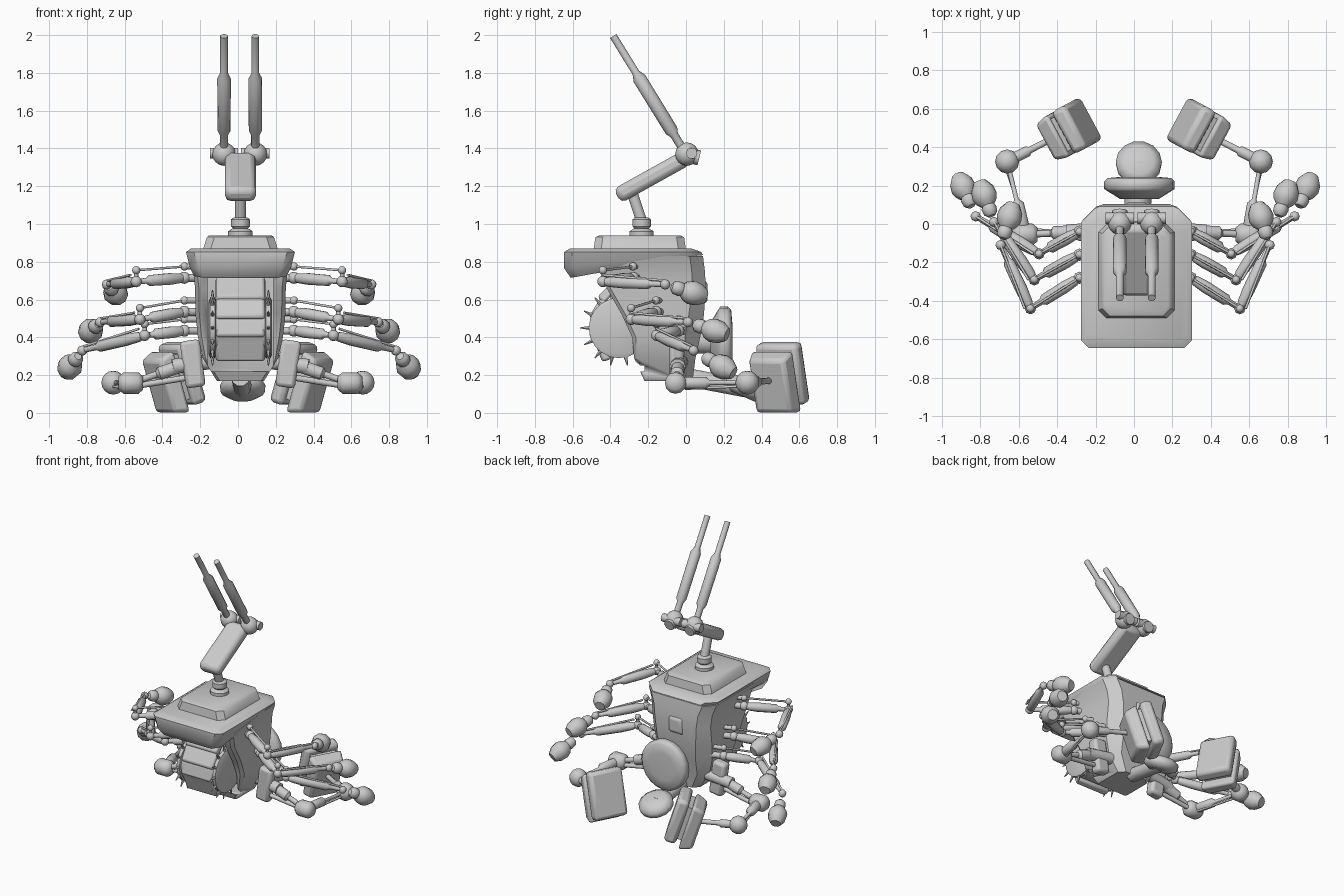
import bpy, bmesh, math
from mathutils import Vector, Matrix

if "Cube" in bpy.data.objects:
    bpy.data.objects.remove(bpy.data.objects["Cube"])

grey = bpy.data.materials.new("plain grey")
grey.diffuse_color = (0.6, 0.6, 0.6, 1)
grey.use_nodes = True
grey.node_tree.nodes["Principled BSDF"].inputs["Base Color"].default_value = grey.diffuse_color
CX = 0.013  # body centre line


def finish(name, bm, angle=42, bevel=0):
    bmesh.ops.recalc_face_normals(bm, faces=bm.faces)
    me = bpy.data.meshes.new(name)
    bm.to_mesh(me)
    bm.free()
    me.materials.append(grey)
    ob = bpy.data.objects.new(name, me)
    bpy.context.collection.objects.link(ob)
    if bevel:
        m = ob.modifiers.new("bevel", 'BEVEL')
        m.width, m.segments, m.limit_method = bevel, 2, 'ANGLE'
    bpy.ops.object.select_all(action='DESELECT')
    ob.select_set(True)
    bpy.context.view_layer.objects.active = ob
    bpy.ops.object.shade_smooth_by_angle(angle=math.radians(angle))
    return ob


def loft(name, rings, **kw):
    bm = bmesh.new()
    vs = [[bm.verts.new(p) for p in r] for r in rings]
    n = len(rings[0])
    for a, b in zip(vs, vs[1:]):
        for i in range(n):
            bm.faces.new((a[i], a[(i + 1) % n], b[(i + 1) % n], b[i]))
    bm.faces.new(vs[0])
    bm.faces.new(vs[-1])
    return finish(name, bm, **kw)


def rod(name, a, b, prof, sides=10, **kw):
    """Turned part along a-b; prof is a radius or (fraction, radius) pairs."""
    a, b = Vector(a), Vector(b)
    if not isinstance(prof, list):
        prof = [(0, prof), (1, prof)]
    if sides < 9:
        kw.setdefault("angle", 62)
    q = (b - a).to_track_quat('Z', 'Y')
    rings = []
    for t, r in prof:
        c = a.lerp(b, t)
        rings.append([c + q @ Vector((r * math.cos(k * math.tau / sides), r * math.sin(k * math.tau / sides), 0))
                      for k in range(sides)])
    return loft(name, rings, **kw)


def ball(name, c, r, seg=10):
    bm = bmesh.new()
    bmesh.ops.create_uvsphere(bm, u_segments=seg, v_segments=max(6, seg * 2 // 3), radius=r,
                              matrix=Matrix.Translation(c))
    return finish(name, bm, angle=60)


def block(name, c, axes, size, bevel=0.02, taper=1.0):
    """Box on three axes; the +third-axis face is scaled by taper."""
    bm = bmesh.new()
    bmesh.ops.create_cube(bm, size=1)
    for v in bm.verts:
        k = taper if v.co.z > 0 else 1
        p = v.co
        v.co = Vector(c) + axes[0] * p.x * size[0] * k + axes[1] * p.y * size[1] * k + axes[2] * p.z * size[2]
    return finish(name, bm, bevel=bevel)


X, Y, Z = Vector((1, 0, 0)), Vector((0, 1, 0)), Vector((0, 0, 1))


def ring8(hw, y0, y1, z, c, cb=None, zb=None):
    """Chamfered rectangle: c front chamfer, cb rear chamfer, zb rear height."""
    cb, zb = cb or c, zb or z
    pts = [(hw, y0 + c), (hw, y1 - cb), (hw - cb, y1), (cb - hw, y1), (-hw, y1 - cb), (-hw, y0 + c), (c - hw, y0), (hw - c, y0)]
    return [(CX + x, y, z + (zb - z) * (y - y0) / (y1 - y0)) for x, y in pts]


# body shell, hollowed at the front
body = loft("body_shell", [ring8(*r) for r in (
    (0.125, -0.22, 0.035, 0.17, 0.015, 0.04), (0.2, -0.275, 0.05, 0.29, 0.015, 0.06),
    (0.225, -0.285, 0.075, 0.4, 0.02, 0.08), (0.238, -0.34, 0.095, 0.52, 0.02, 0.08),
    (0.24, -0.42, 0.105, 0.66, 0.02, 0.07), (0.25, -0.45, 0.1, 0.75, 0.02, 0.07),
    (0.28, -0.46, 0.09, 0.83, 0.02, 0.07))], angle=40)
cut = block("opening_cutter", (CX, -0.5, 0.485), (X, Y, Z), (0.35, 0.56, 0.53), bevel=0)
cut.hide_render = True
cut.hide_viewport = True
m = body.modifiers.new("opening", 'BOOLEAN')
m.object, m.operation, m.solver = cut, 'DIFFERENCE', 'EXACT'

# overhanging hood and roof plate
loft("hood", [ring8(*r) for r in (
    (0.245, -0.61, 0.085, 0.715, 0.05, 0.07, 0.84), (0.268, -0.645, 0.09, 0.765, 0.05, 0.07, 0.835),
    (0.288, -0.645, 0.08, 0.852, 0.04, 0.07), (0.262, -0.615, 0.03, 0.87, 0.04, 0.07))])
loft("roof_plate", [ring8(0.2, -0.49, 0.0, 0.86, 0.04), ring8(0.178, -0.48, -0.01, 0.93, 0.04),
                    ring8(0.165, -0.46, -0.03, 0.94, 0.04)])

# neck
rod("neck_collar", (CX, -0.235, 0.93), (CX, -0.235, 1.035),
    [(0, 0.065), (0.3, 0.065), (0.45, 0.04), (0.55, 0.05), (0.9, 0.05), (1, 0.035)], 14)
rod("neck_post", (CX, -0.23, 1.0), (CX, -0.29, 1.18), 0.03)

# boom and twin barrels
d = Vector((0, 0.36, 0.2)).normalized()
n = X.cross(d)
block("boom", (CX, -0.18, 1.25), (X, d, n), (0.165, 0.42, 0.085), 0.03)
for s in (-1, 1):
    x = CX - 0.004 + s * 0.083
    ball("barrel_joint", (x, 0.005, 1.37), 0.062, 12)
    rod("joint_pin", (x - 0.075, 0.03, 1.375), (x + 0.075, 0.03, 1.375), 0.03)
    rod("joint_stub", (x, -0.01, 1.37), (x, 0.07, 1.35), 0.04, 8)
    rod("barrel", (x, 0.0, 1.37), (x, -0.385, 1.995),
        [(0, 0.022), (0.16, 0.022), (0.2, 0.035), (0.64, 0.036), (0.69, 0.02), (1, 0.02)], 12)

# front drum with overlapping armour bands and spiked wheels
DY, DZ, R = -0.355, 0.45, 0.16
rod("drum", (CX - 0.13, DY, DZ), (CX + 0.13, DY, DZ), 0.15, 20)
prof = [(-0.36, 0.72), (-0.45, 0.61), (-0.495, 0.505), (-0.495, 0.405), (-0.425, 0.275)]
for (y0, z0), (y1, z1) in zip(prof, prof[1:]):
    ax = Vector((0, y1 - y0 - 0.02, z1 - z0))
    L = ax.length
    ax.normalize()
    out = Vector((0, ax.z, -ax.y))
    block("drum_band", Vector((CX, (y0 + y1) / 2, (z0 + z1) / 2)) - out * 0.015, (ax, X, out), (L * 1.08, 0.27, 0.05), 0.014, 0.94)
for s in (-1, 1):
    x = CX + s * 0.148
    rod("spiked_wheel", (x - 0.02, DY, DZ), (x + 0.02, DY, DZ), [(0, R - 0.02), (0.2, R), (0.8, R), (1, R - 0.02)], 20)
    for k in range(14):
        a = k * math.tau / 14
        e = Vector((0, math.cos(a), math.sin(a)))
        c = Vector((x, DY, DZ))
        rod("wheel_spike", c + e * (R - 0.01), c + e * (R + 0.045), [(0, 0.012), (1, 0.003)], 5)

# rear shield, tail pod and hatch
rod("rear_shield", (CX + 0.015, 0.13, 0.38), (CX + 0.015, 0.245, 0.38),
    [(0, 0.1), (0.35, 0.165), (0.45, 0.183), (0.8, 0.183), (0.95, 0.165), (1, 0.1)], 20, angle=60)
rod("shield_mount", (CX, 0.0, 0.38), (CX + 0.01, 0.16, 0.38), 0.07)
t = Vector((0, 0.4, 0.9)).normalized()
c = Vector((CX + 0.012, 0.315, 0.13))
rod("tail_pod", c - t * 0.045, c + t * 0.045, [(0, 0.075), (0.3, 0.118), (0.7, 0.12), (1, 0.08)], 14, angle=60)
rod("tail_strut", (CX, 0.0, 0.19), c, 0.05)
block("rear_hatch", (CX, 0.095, 0.64), (X, Z, Y), (0.15, 0.16, 0.04), 0.012, 0.6)

# three arms on each side: shoulder, elbow, wrist, hand
ARMS = [((0.29, -0.28, 0.715), (0.545, -0.44, 0.695), (0.70, -0.11, 0.68), (0.655, 0.035, 0.635)),
        ((0.29, -0.16, 0.535), (0.525, -0.29, 0.495), (0.735, 0.01, 0.48), (0.785, 0.15, 0.435)),
        ((0.29, -0.04, 0.435), (0.50, -0.155, 0.41), (0.83, 0.04, 0.33), (0.895, 0.19, 0.245))]
LIMB = [(0, 0.016), (0.1, 0.027), (0.3, 0.032), (0.72, 0.03), (0.78, 0.016), (1, 0.014)]
UP = Vector((0, 0, 0.06))
for s in (-1, 1):
    for pts in ARMS:
        sh, el, wr, ha = [Vector((p[0] * s + 0.006, p[1], p[2])) for p in pts]
        root = Vector((CX + s * 0.21, sh.y + 0.03, sh.z))
        rod("arm_mount", root, sh, 0.022)
        rod("arm_mount_upper", root + UP, sh + UP, 0.016, 8)
        rod("upper_arm", sh, el, LIMB)
        rod("upper_arm_link", sh + UP, el + UP, 0.007, 6)
        rod("forearm", el, wr, LIMB)
        rod("elbow_pin", el - UP * 0.3, el + UP, 0.012, 6)
        for p, r in ((sh, 0.032), (sh + UP, 0.022), (el, 0.03), (el + UP, 0.022), (wr, 0.027)):
            ball("arm_joint", p, r, 8)
        rod("forearm_link", el + Vector((s * 0.03, 0, 0.035)), wr + Vector((0, 0, 0.02)), 0.007, 6)
        h = (ha - wr).normalized()
        rod("hand", ha - h * 0.12, ha + h * 0.075,
            [(0, 0.02), (0.08, 0.036), (0.25, 0.04), (0.3, 0.034), (0.42, 0.055), (0.58, 0.066), (0.8, 0.06), (1, 0.036)], 10)

    # rear leg with its hanging hip plate
    knee, ankle = Vector((s * 0.58 + 0.013, -0.055, 0.158)), Vector((s * 0.66, 0.325, 0.16))
    hip = Vector((CX + s * 0.17, -0.03, 0.27))
    lean = Vector((s * 0.14, 0, 1)).normalized()
    block("hip_plate", (CX + s * 0.253, -0.05, 0.26), (lean.cross(Y), Y, lean), (0.105, 0.075, 0.25), 0.02)
    rod("leg_hip", hip, (CX + s * 0.36, -0.045, 0.245), 0.042)
    rod("thigh", (CX + s * 0.28, -0.04, 0.26), knee, [(0, 0.03), (0.1, 0.036), (0.5, 0.036), (0.55, 0.018), (1, 0.018)])
    rod("thigh_link", (CX + s * 0.2, -0.06, 0.2), knee + Vector((0, 0.02, -0.02)), 0.016, 8)
    rod("knee", knee - X * 0.065, knee + X * 0.065, [(0, 0.035), (0.2, 0.057), (0.8, 0.057), (1, 0.035)], 12, angle=60)
    rod("shin", knee, ankle, [(0, 0.02), (0.12, 0.033), (0.42, 0.033), (0.48, 0.012), (1, 0.012)])
    rod("shin_link", knee + Vector((0, 0.05, -0.03)), ankle + Vector((0, -0.05, -0.02)), 0.008, 6)
    ball("ankle", ankle, 0.063, 12)

    # two-layer foot pod
    nrm = Vector((s * 0.84, -0.45, -0.3)).normalized()
    tan = Vector((s * 0.47, 0.88, 0)).normalized()
    tan = (tan - nrm * tan.dot(nrm)).normalized()
    up = nrm.cross(tan)
    pc = Vector((s * 0.343, 0.487, 0.19))
    rod("foot_link", ankle, pc + nrm * 0.06, [(0, 0.028), (0.4, 0.028), (0.45, 0.017), (1, 0.017)])
    axes = (tan, up, nrm)
    block("pod_back", pc - nrm * 0.055 + Z * 0.003, axes, (0.25, 0.335, 0.085), 0.025)
    block("pod_core", pc, axes, (0.19, 0.25, 0.06), 0.0)
    block("pod_front", pc + nrm * 0.055 - Z * 0.02, axes, (0.25, 0.345, 0.09), 0.02, 0.84)
